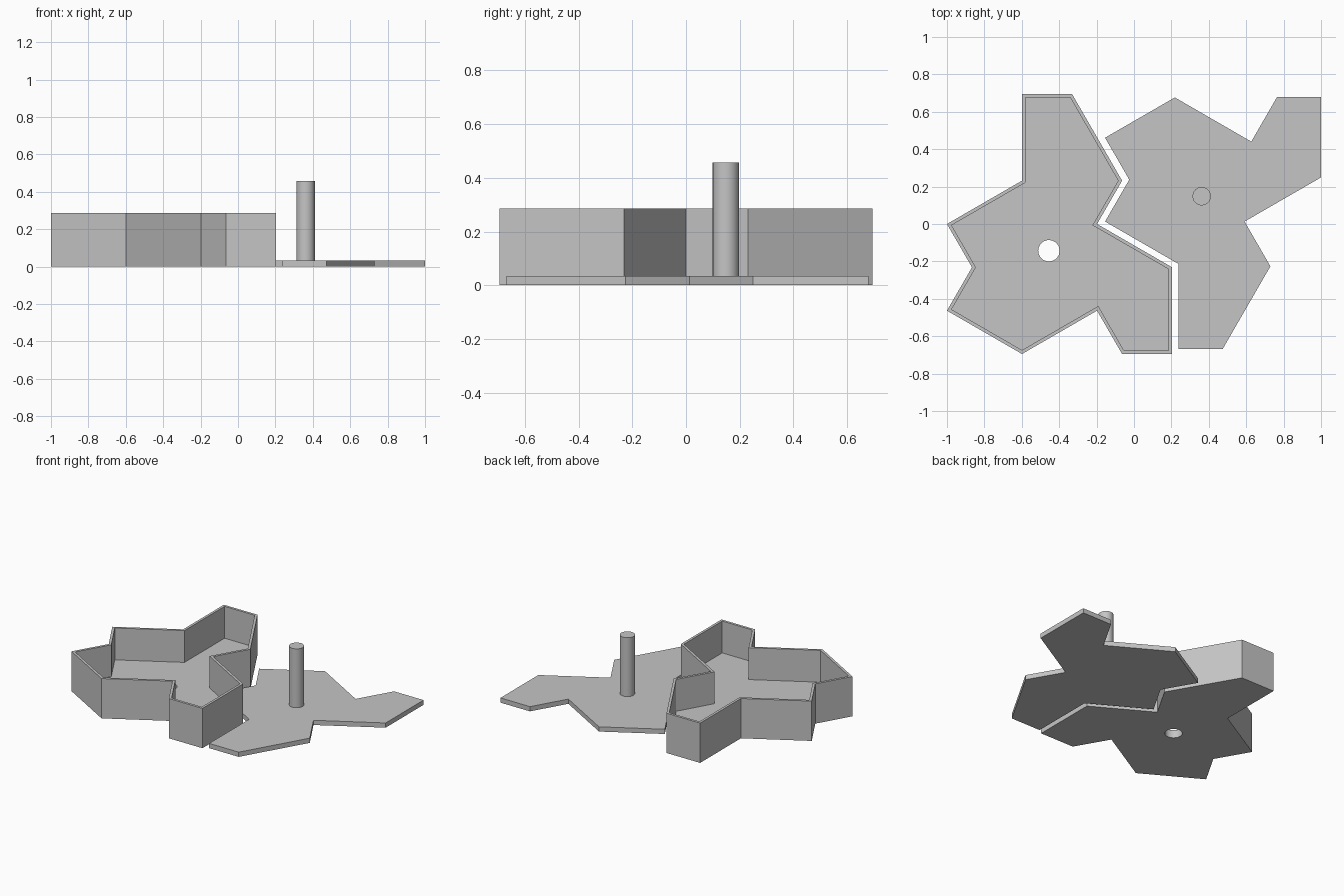
import bpy, bmesh, math
from mathutils import Vector

if "Cube" in bpy.data.objects:
    bpy.data.objects.remove(bpy.data.objects["Cube"], do_unlink=True)

UNIT = 0.2675
WALL, LID_INSET = 0.018, 0.0207
TRAY_TOP, FLOOR_TOP, LID_TOP, POST_TOP = 0.286, 0.057, 0.034, 0.457
LID_SHIFT = Vector((0.817, 0.0055))
HUB = Vector((-0.455, -0.143))

grey = bpy.data.materials.new("light grey")
grey.use_nodes = True
grey.diffuse_color = (0.56, 0.56, 0.56, 1)
grey.node_tree.nodes["Principled BSDF"].inputs["Base Color"].default_value = grey.diffuse_color


def tile_outline():
    """Thirteen-sided kite tile, walked clockwise as (heading, length) steps."""
    long = math.sqrt(3)
    steps = [(0, 1), (-60, 2), (-120, 1), (-30, long), (-90, long), (180, 1), (120, 1),
             (210, long), (150, long), (60, 1), (120, 1), (30, long), (90, long)]
    p, pts = Vector((0, 0)), []
    for heading, length in steps:
        pts.append(p.copy())
        a = math.radians(heading)
        p = p + Vector((math.cos(a), math.sin(a))) * length * UNIT
    shift = Vector((-1 - min(q.x for q in pts), 1.5 * long * UNIT))
    return [q + shift for q in pts]


def inset(pts, d):
    """Move every edge of a clockwise outline inwards by d."""
    result = []
    for i, p in enumerate(pts):
        a = (p - pts[i - 1]).normalized()
        b = (pts[(i + 1) % len(pts)] - p).normalized()
        na, nb = Vector((a.y, -a.x)), Vector((b.y, -b.x))
        result.append(p + (na + nb) * d / (1 + na.dot(nb)))
    return result


def circle(centre, r, n=48):
    return [centre + Vector((math.cos(t), math.sin(t))) * r
            for t in (math.tau * i / n for i in range(n))]


def ring(bm, pts, z):
    return [bm.verts.new((p.x, p.y, z)) for p in pts]


def cap(bm, loops, z):
    """Flat face at height z, bounded by an outline and optional hole."""
    edges = []
    for pts in loops:
        v = ring(bm, pts, z)
        edges += [bm.edges.new((v[i - 1], v[i])) for i in range(len(v))]
    bmesh.ops.triangle_fill(bm, edges=edges, use_beauty=True)


def side(bm, pts, z0, z1):
    lo, hi = ring(bm, pts, z0), ring(bm, pts, z1)
    for i in range(len(pts)):
        bm.faces.new((lo[i - 1], lo[i], hi[i], hi[i - 1]))


def finish(bm, name):
    bmesh.ops.remove_doubles(bm, verts=bm.verts[:], dist=0.0001)
    bmesh.ops.recalc_face_normals(bm, faces=bm.faces[:])
    mesh = bpy.data.meshes.new(name)
    bm.to_mesh(mesh)
    bm.free()
    mesh.materials.append(grey)
    obj = bpy.data.objects.new(name, mesh)
    bpy.context.collection.objects.link(obj)
    bpy.ops.object.select_all(action="DESELECT")
    obj.select_set(True)
    bpy.context.view_layer.objects.active = obj
    bpy.ops.object.shade_smooth_by_angle(angle=math.radians(25))


def prism(name, pts, z0, z1):
    bm = bmesh.new()
    cap(bm, [pts], z0)
    cap(bm, [pts], z1)
    side(bm, pts, z0, z1)
    finish(bm, name)


# Open tray with a push-out hole in its floor
outer = tile_outline()
inner = inset(outer, WALL)
hole = circle(HUB, 0.057)
bm = bmesh.new()
cap(bm, [outer, hole], 0)
cap(bm, [inner, hole], FLOOR_TOP)
cap(bm, [outer, inner], TRAY_TOP)
side(bm, outer, 0, TRAY_TOP)
side(bm, inner, FLOOR_TOP, TRAY_TOP)
side(bm, hole, 0, FLOOR_TOP)
finish(bm, "tray")


# Mirrored plate that fits the tray, with its central post
def flip(p):
    return Vector((p.x, -p.y)) + LID_SHIFT


prism("press_plate", [flip(p) for p in inset(outer, LID_INSET)], 0, LID_TOP)
prism("press_post", circle(flip(HUB), 0.049), LID_TOP, POST_TOP)
